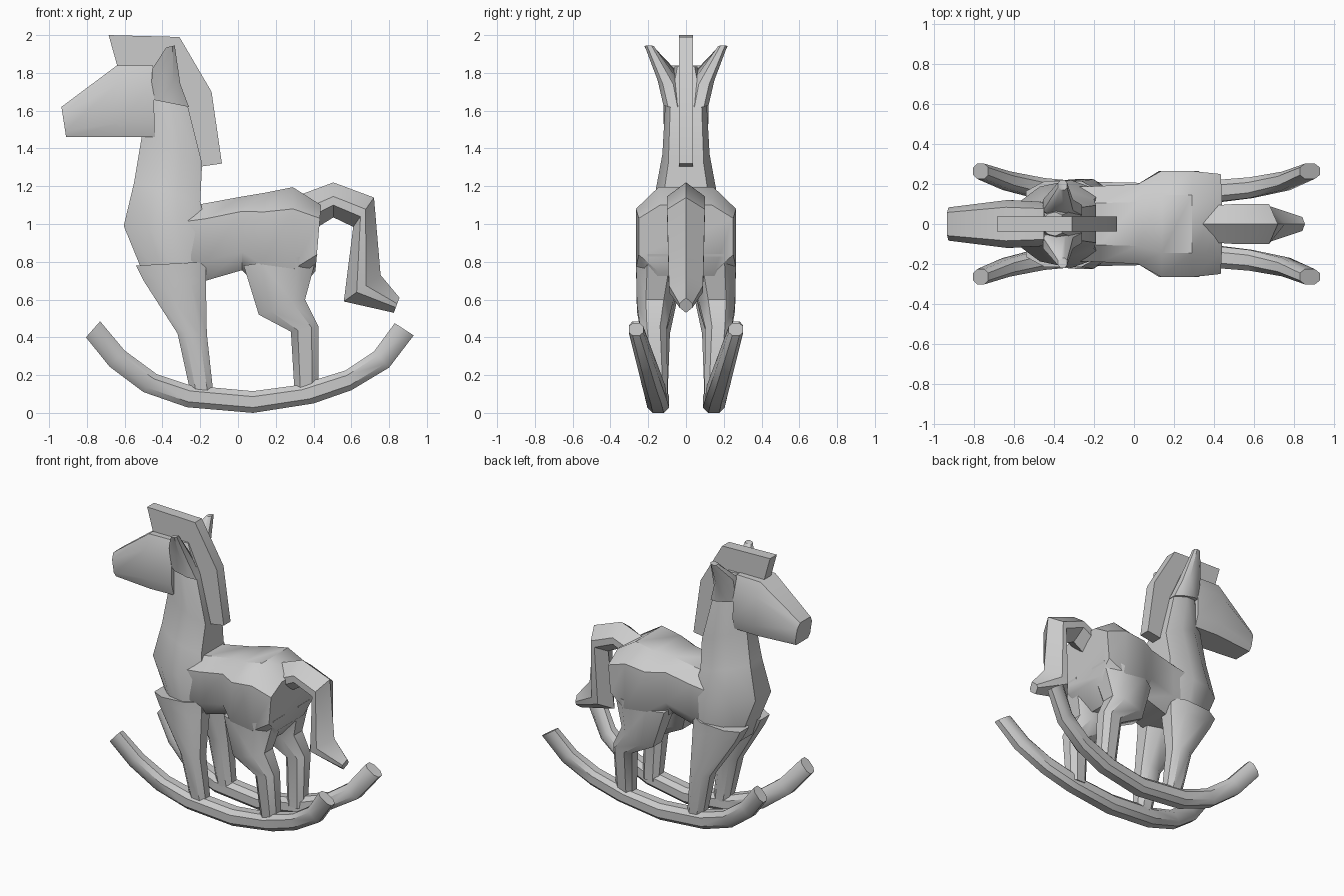
import bpy, bmesh

cube = bpy.data.objects.get("Cube")
if cube:
    bpy.data.objects.remove(cube, do_unlink=True)

mat = bpy.data.materials.new("plain_grey")
mat.use_nodes = True
GREY = (0.6, 0.6, 0.6, 1)
mat.diffuse_color = GREY
mat.node_tree.nodes["Principled BSDF"].inputs["Base Color"].default_value = GREY

# Cross-sections: (position from first to second edge, fraction of half width)
BARREL = [(0, .55), (.2, 1), (.75, 1), (1, .6)]
CHEST = [(0, .4), (.3, .85), (.65, 1), (1, .75)]
LIMB = [(0, .5), (.25, 1), (.75, 1), (1, .5)]
RIDGED = [(0, 0), (.4, 1), (.65, 1), (1, 0)]
BOX = [(0, .7), (.25, 1), (.8, 1), (1, .8)]
PLATE = [(0, 1), (1, 1)]


def loft(name, rings, section, side=1, angle=40):
    """Skin rings of (edge a x, z, edge b x, z, centre y, half width)."""
    bm = bmesh.new()
    loops = []
    prof = section + [(t, -w) for t, w in reversed(section) if w > 0]
    for ax, az, bx, bz, cy, hw in rings:
        loops.append([bm.verts.new((ax + (bx - ax) * t, side * (cy + hw * w),
                                    az + (bz - az) * t)) for t, w in prof])
    n = len(prof)
    for p, q in zip(loops, loops[1:]):
        for i in range(n):
            j = (i + 1) % n
            bm.faces.new((p[i], p[j], q[j], q[i]))
    bm.faces.new(loops[0])
    bm.faces.new(loops[-1])
    bmesh.ops.recalc_face_normals(bm, faces=bm.faces)
    me = bpy.data.meshes.new(name)
    bm.to_mesh(me)
    bm.free()
    me.materials.append(mat)
    ob = bpy.data.objects.new(name, me)
    bpy.context.collection.objects.link(ob)
    bpy.ops.object.select_all(action='DESELECT')
    ob.select_set(True)
    bpy.context.view_layer.objects.active = ob
    bpy.ops.object.shade_smooth_by_angle(angle=angle * 3.14159 / 180)
    return ob


# Barrel and hindquarters
loft("body", [
    (-.32, 1.08, -.32, .72, 0, .185),
    (-.17, 1.11, -.17, .70, 0, .19),
    (.02, 1.145, .02, .755, 0, .20),
    (.14, 1.165, .12, .66, 0, .265),
    (.29, 1.195, .30, .62, 0, .265),
    (.44, 1.10, .41, .75, 0, .25)], BARREL)

# Chest rising into the neck
loft("chest_and_neck", [
    (-.47, .66, -.17, .70, 0, .20),
    (-.605, .99, -.16, .95, 0, .22),
    (-.55, 1.22, -.20, 1.12, 0, .165),
    (-.51, 1.46, -.19, 1.32, 0, .125),
    (-.50, 1.62, -.27, 1.64, 0, .11),
    (-.46, 1.835, -.36, 1.835, 0, .06)], CHEST)

# Head tapering to the muzzle
loft("head", [
    (-.935, 1.62, -.91, 1.46, 0, .083),
    (-.64, 1.84, -.62, 1.46, 0, .12),
    (-.45, 1.84, -.44, 1.46, 0, .11)], BOX)

# Flat upright mane with forelock
loft("mane", [
    (-.685, 2.0, -.64, 1.84, 0, .038),
    (-.31, 1.99, -.42, 1.80, 0, .038),
    (-.14, 1.70, -.30, 1.62, 0, .038),
    (-.085, 1.32, -.19, 1.305, 0, .038)], PLATE, angle=30)

# Bent tail with a ridge along its outside
loft("tail", [
    (.33, 1.155, .40, .97, 0, .09),
    (.505, 1.22, .505, 1.035, 0, .10),
    (.72, 1.14, .61, .985, 0, .10),
    (.755, .73, .56, .59, 0, .09),
    (.855, .61, .825, .53, 0, .035)], RIDGED)

# Rocker outline, top and bottom edges
top = [(-.73, .485), (-.60, .33), (-.43, .205), (-.25, .145), (.08, .115),
       (.32, .147), (.57, .225), (.72, .325), (.83, .475)]
low = [(-.805, .40), (-.68, .245), (-.50, .11), (-.27, .03), (.08, 0),
       (.40, .05), (.60, .12), (.80, .24), (.93, .41)]
rocker = []
for (ax, az), (bx, bz) in zip(top, low):
    k = min(1, max(0, ((az + bz) / 2 - .06) / .38))
    rocker.append((ax, az, bx, bz, .147 + .117 * k, .058 - .02 * k))

# Paired parts
for label, s in (("left", 1), ("right", -1)):
    loft(label + "_front_leg", [
        (-.54, .78, -.17, .80, .115, .10),
        (-.50, .70, -.17, .70, .12, .095),
        (-.32, .42, -.165, .42, .155, .07),
        (-.25, .10, -.13, .10, .147, .05)], LIMB, s)
    loft(label + "_hind_leg", [
        (.03, .78, .42, .84, .14, .125),
        (.11, .52, .355, .60, .165, .095),
        (.28, .43, .425, .46, .172, .07),
        (.30, .10, .425, .10, .147, .05)], LIMB, s)
    loft(label + "_ear", [
        (-.46, 1.66, -.26, 1.62, .07, .05),
        (-.455, 1.82, -.305, 1.74, .095, .055),
        (-.38, 1.935, -.335, 1.945, .195, .024)], LIMB, s)
    loft(label + "_rocker", rocker, LIMB, s)
